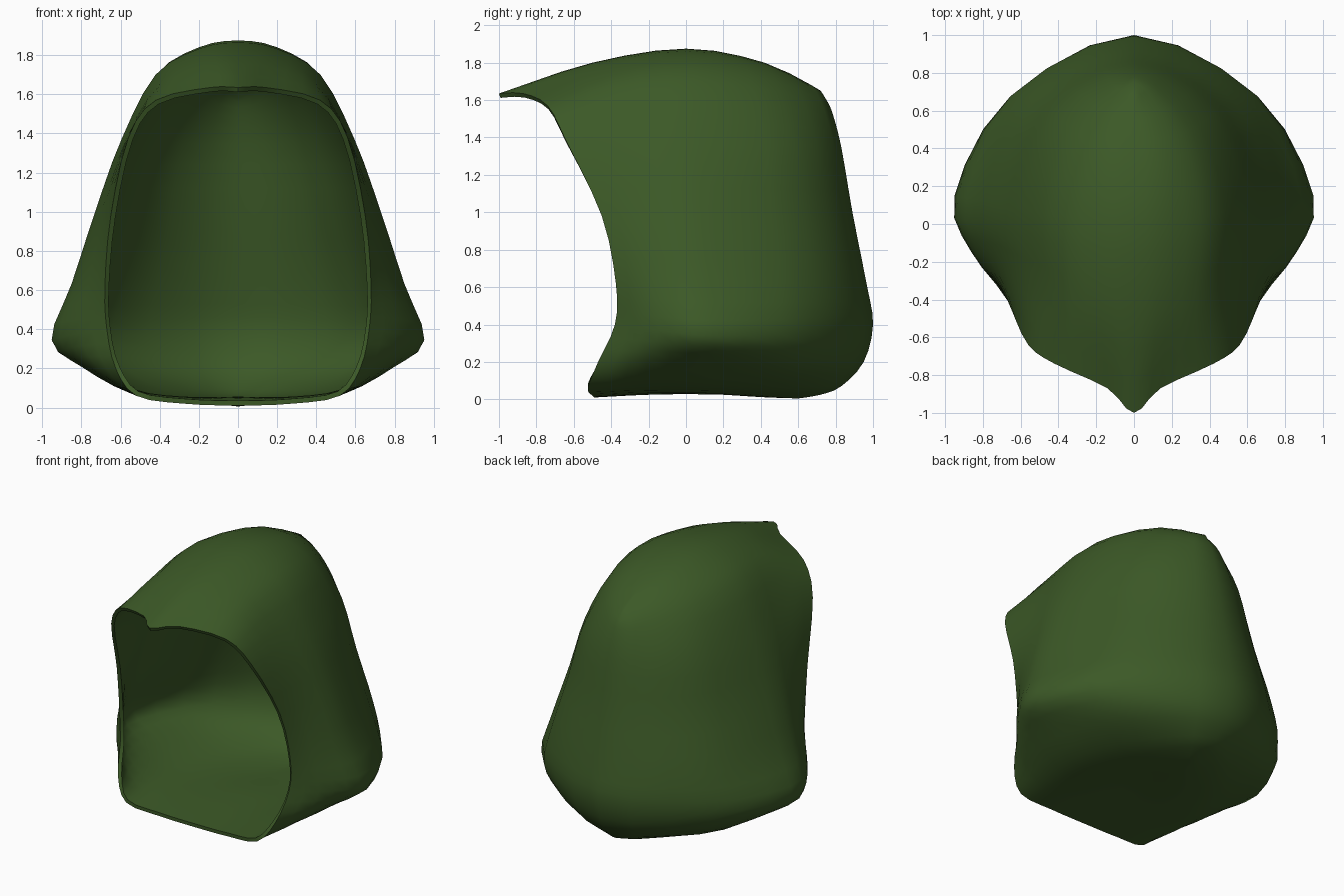
import bpy
from mathutils import Vector as V

if "Cube" in bpy.data.objects:
    bpy.data.objects.remove(bpy.data.objects["Cube"])

# Guide rails of the right half, each running from the crown down to the floor
OPENING = [(0, -1, 1.635), (.14, -.87, 1.635), (.42, -.74, 1.57), (.56, -.64, 1.38),
           (.65, -.45, .98), (.68, -.375, .62), (.67, -.38, .40), (.625, -.47, .20),
           (.52, -.525, .06), (.28, -.50, .02), (0, -.49, .01)]
CHEEK = [(0, -.5, 1.80), (.18, -.45, 1.78), (.40, -.38, 1.67), (.57, -.3, 1.38),
         (.70, -.2, 1.0), (.80, -.17, .63), (.86, -.15, .37), (.76, -.2, .21),
         (.54, -.23, .07), (.28, -.2, .03), (0, -.2, .025)]
SIDE = [(0, 0, 1.875), (.2, .02, 1.84), (.42, .05, 1.70), (.59, .08, 1.36),
        (.71, .1, 1.02), (.84, .13, .63), (.95, .15, .34), (.78, .15, .20),
        (.53, .12, .07), (.28, .1, .03), (0, .1, .03)]
REAR = [(0, .42, 1.80), (.15, .45, 1.77), (.3, .5, 1.64), (.42, .58, 1.36),
        (.5, .63, 1.0), (.6, .68, .62), (.66, .67, .36), (.58, .62, .18),
        (.38, .5, .065), (.2, .43, .025), (0, .4, .012)]
SPINE = [(0, .72, 1.65), (0, .745, 1.61), (0, .78, 1.54), (0, .83, 1.35),
         (0, .89, 1.0), (0, .965, .62), (0, 1, .40), (0, .95, .20),
         (0, .83, .07), (0, .72, .025), (0, .6, .005)]
STEPS = 3


def flip(p):
    return V((-p.x, p.y, p.z))


def spline(pts, before, after):
    """Smooth curve through pts, with extra end points steering the ends."""
    p = [before] + pts + [after]
    out = []
    for k in range(1, len(p) - 2):
        a, b, c, d = p[k - 1:k + 3]
        for s in range(STEPS):
            t = s / STEPS
            out.append(.5 * (2 * b + (c - a) * t + (2 * a - 5 * b + 4 * c - d) * t * t
                             + (3 * b - a - 3 * c + d) * t ** 3))
    return out + [pts[-1].copy()]


# Smooth each rail, then smooth across the rails from opening to spine
rails = []
for rail in (OPENING, CHEEK, SIDE, REAR, SPINE):
    r = [V(p) for p in rail]
    rails.append(spline(r, flip(r[1]), flip(r[-2])))
rows = []
for pts in zip(*rails):
    pts = list(pts)
    rows.append(spline(pts, 2 * pts[0] - pts[1], flip(pts[-2])))

n, m = len(rows), len(rows[0])
for i, row in enumerate(rows):
    for j, p in enumerate(row):
        p.x = 0 if i in (0, n - 1) or j == m - 1 else max(p.x, 0)
        p.z = max(p.z, 0)
faces = [(i * m + j, (i + 1) * m + j, (i + 1) * m + j + 1, i * m + j + 1)
         for i in range(n - 1) for j in range(m - 1)]

# Hood shell: mirrored half with a thin inner wall
mesh = bpy.data.meshes.new("hood_shell")
mesh.from_pydata([p for row in rows for p in row], [], faces)
hood = bpy.data.objects.new("hood_shell", mesh)
bpy.context.collection.objects.link(hood)

green = bpy.data.materials.new("forest_green")
green.diffuse_color = (.045, .1, .02, 1)
green.use_nodes = True
green.node_tree.nodes["Principled BSDF"].inputs["Base Color"].default_value = green.diffuse_color
mesh.materials.append(green)

mirror = hood.modifiers.new("mirror", 'MIRROR')
mirror.use_clip = True
mirror.merge_threshold = .002
wall = hood.modifiers.new("wall", 'SOLIDIFY')
wall.thickness = .025
wall.offset = -1

bpy.context.view_layer.objects.active = hood
hood.select_set(True)
for mod in ("mirror", "wall"):
    bpy.ops.object.modifier_apply(modifier=mod)
bpy.ops.object.shade_smooth_by_angle(angle=1.0)
